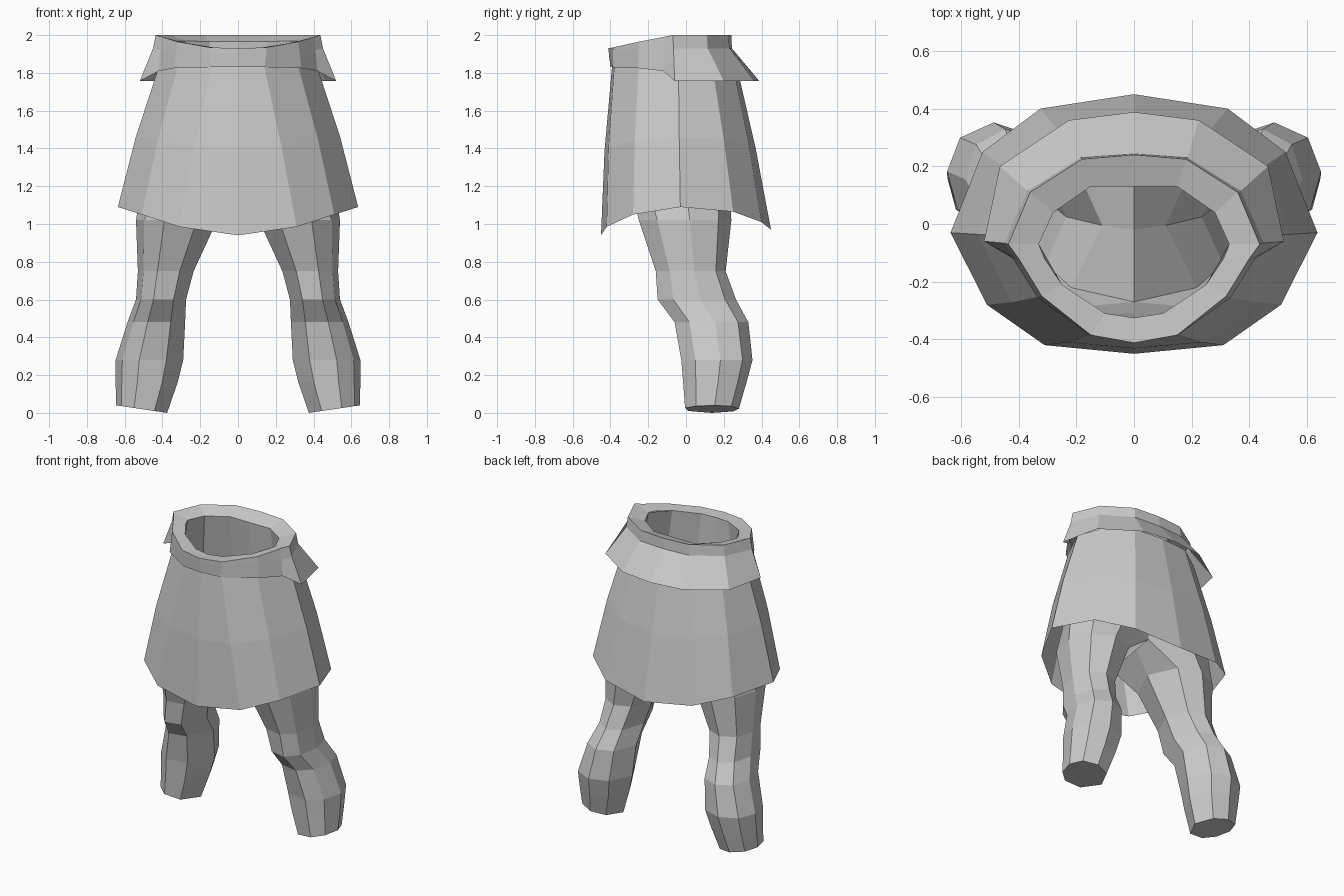
import bpy

if "Cube" in bpy.data.objects:
    bpy.data.objects.remove(bpy.data.objects["Cube"])

cloth = bpy.data.materials.new("plain_grey")
cloth.diffuse_color = (0.6, 0.6, 0.6, 1)
cloth.use_nodes = True
cloth.node_tree.nodes["Principled BSDF"].inputs["Base Color"].default_value = cloth.diffuse_color


def build(name, rows, closed_from=None, cap=False):
    """Skin half rings (top to bottom, front to back) and mirror them across x."""
    verts, faces, idx = [], [], []
    for row in rows:
        idx.append(list(range(len(verts), len(verts) + len(row))))
        verts += row
    for r in range(len(rows) - 1):
        u, l = idx[r], idx[r + 1]
        closed = closed_from is not None and r >= closed_from
        n = len(u) if closed else min(len(u), len(l)) - 1
        for i in range(n):
            j = (i + 1) % len(u)
            faces.append((u[i], l[i], l[j], u[j]))
    if cap:
        faces.append(tuple(reversed(idx[-1])))
    me = bpy.data.meshes.new(name)
    me.from_pydata(verts, [], faces)
    me.materials.append(cloth)
    ob = bpy.data.objects.new(name, me)
    bpy.context.collection.objects.link(ob)
    mod = ob.modifiers.new("mirror", "MIRROR")
    mod.merge_threshold = 0.0005
    return ob


def flat(z, pts):
    return [(x, y, z) for x, y in pts]


# Skirt: flared panels with a dipping hem
skirt_top = flat(1.83, [(0, -.392), (.14, -.38), (.32, -.25), (.42, -.04),
                        (.36, .14), (.2, .25), (0, .27)])
hem = [(0, -.45, .94), (.31, -.42, .985), (.51, -.28, 1.05), (.636, -.03, 1.09),
       (.525, .25, 1.065), (.325, .40, 1.01), (0, .45, .97)]
middle = []
for a, b in zip(skirt_top, hem):
    p = [(s + t) / 2 for s, t in zip(a, b)]
    middle.append((p[0] * 1.025, p[1] * 1.025, p[2]))
build("skirt", [skirt_top, middle, hem])

# Waistband: rim, short wall, and a collar that flares at the sides and back
rim_in = [(0, -.325, 1.925), (.1, -.31, 1.93), (.25, -.21, 1.95), (.31, -.12, 1.965),
          (.33, -.07, 1.97), (.28, .04, 1.97), (.15, .13, 1.965), (0, .13, 1.965)]
rim_out = [(0, -.412, 1.93), (.15, -.385, 1.935), (.32, -.25, 1.965), (.40, -.12, 1.99),
           (.436, -.07, 2), (.36, .11, 2), (.18, .225, 2), (0, .24, 2)]
wall = [(0, -.408, 1.90), (.15, -.387, 1.905), (.325, -.25, 1.92), (.41, -.12, 1.92),
        (.45, -.066, 1.93), (.37, .115, 1.93), (.185, .23, 1.93), (0, .243, 1.93)]
collar = [(0, -.40, 1.83), (.14, -.388, 1.83), (.335, -.255, 1.825), (.42, -.12, 1.81),
          (.52, -.06, 1.757), (.465, .2, 1.757), (.225, .36, 1.757), (0, .388, 1.757)]
build("waistband", [rim_in, rim_out, wall, collar])

# Trousers: hips split at the crotch into eight-sided legs
waist = rim_in[:3] + rim_in[4:]
hips = flat(1.55, [(0, -.31), (.15, -.31), (.32, -.23), (.41, -.05),
                   (.35, .12), (.17, .19), (0, .16)])
crotch = [(0, -.27, 1.17), (.22, -.29, 1.2), (.42, -.2, 1.2), (.51, 0, 1.2),
          (.45, .17, 1.2), (.26, .23, 1.2), (0, .14, 1.17), (0, -.02, 1.25)]

SECTION = [(-.5, -.88), (.3, -1), (.8, -.6), (1, .1),
           (.75, .72), (.1, 1), (-.6, .78), (-1, 0)]


def leg_ring(z, inner, outer, front, back, lift=0):
    cx, cy = (inner + outer) / 2, (front + back) / 2
    rx, ry = (outer - inner) / 2, (back - front) / 2
    return [(cx + rx * u, cy + ry * v, z + lift * (u + 1) / 2) for u, v in SECTION]


legs = [leg_ring(1.02, .11, .54, -.25, .24),
        leg_ring(.75, .235, .53, -.16, .21),
        leg_ring(.60, .275, .54, -.15, .265),
        leg_ring(.48, .28, .585, -.06, .33),
        leg_ring(.28, .29, .648, -.025, .352),
        leg_ring(.16, .32, .648, -.015, .32),
        leg_ring(0, .375, .645, -.005, .28, .04)]
build("trousers", [waist, hips, crotch] + legs, closed_from=2, cap=True)
